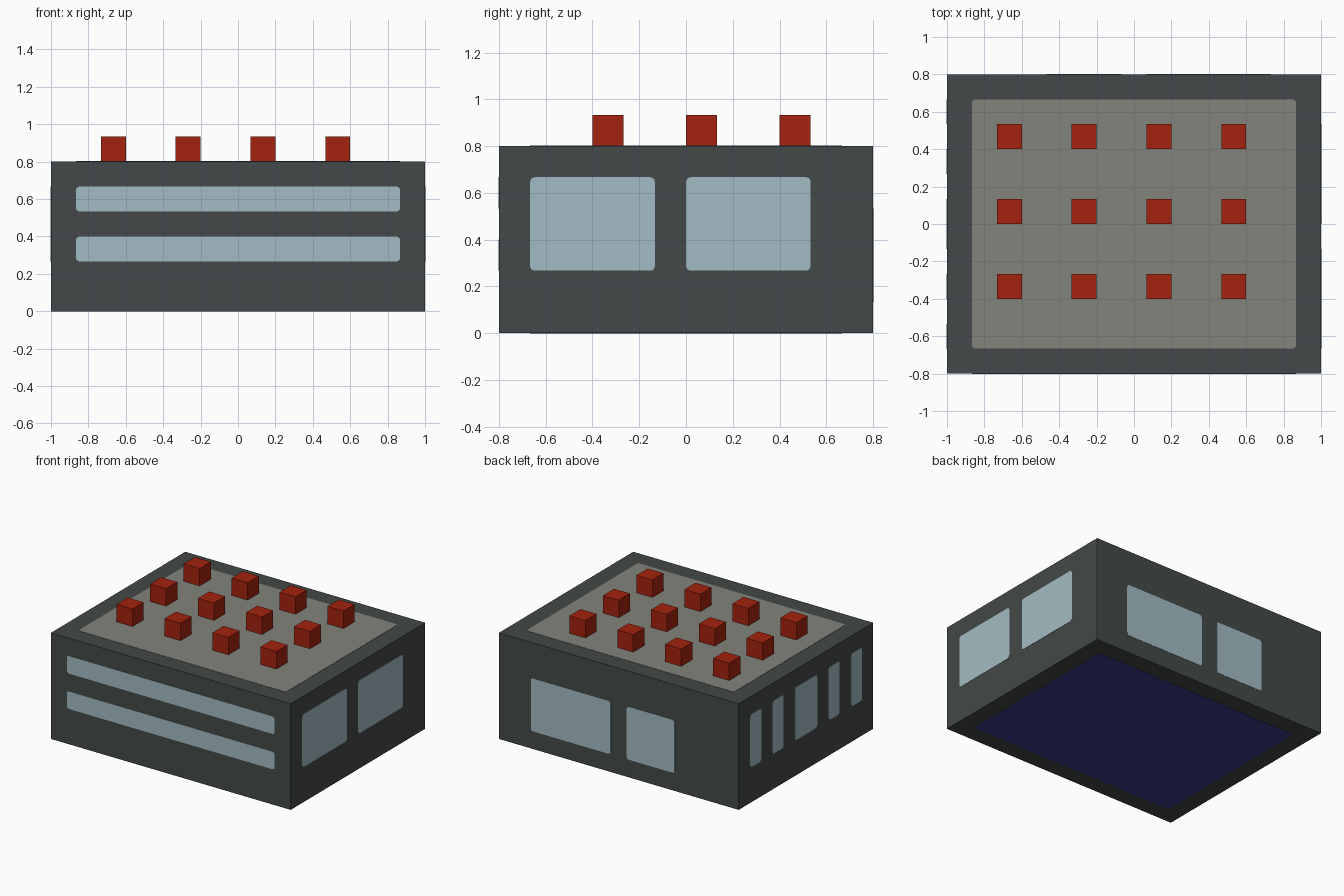
import bpy
import bmesh
from mathutils import Vector

default = bpy.data.objects.get("Cube")
if default:
    bpy.data.objects.remove(default, do_unlink=True)


def material(name, rgb):
    """Flat material from 0-255 sRGB values, converted to linear."""
    linear = [((c / 255 + 0.055) / 1.055) ** 2.4 for c in rgb]
    mat = bpy.data.materials.new(name)
    mat.use_nodes = True
    mat.diffuse_color = (*linear, 1)
    mat.node_tree.nodes["Principled BSDF"].inputs["Base Color"].default_value = (*linear, 1)
    return mat


WALL = material("dark slate", (67, 73, 72))
GLASS = material("pale blue glass", (162, 187, 195))
ROOF = material("warm grey", (131, 131, 124))
RED = material("brick red", (163, 34, 14))
NAVY = material("navy", (58, 56, 140))

U = 2 / 30       # layout module: the block is 30 x 24 x 12 modules
PROUD = 0.002    # how far painted plates stand off the surface


def box(name, lo, hi, mat, round_axis=None, radius=0.02):
    """Box between two corners; edges along round_axis are rounded."""
    lo, hi = Vector(lo), Vector(hi)
    bm = bmesh.new()
    bmesh.ops.create_cube(bm, size=1)
    bmesh.ops.scale(bm, vec=hi - lo, verts=bm.verts)
    bmesh.ops.translate(bm, vec=(lo + hi) / 2, verts=bm.verts)
    if round_axis is not None:
        edges = [e for e in bm.edges
                 if abs(e.verts[0].co[round_axis] - e.verts[1].co[round_axis]) > 1e-5]
        bmesh.ops.bevel(bm, geom=edges, offset=radius, segments=3,
                        profile=0.5, affect='EDGES')
    mesh = bpy.data.meshes.new(name)
    bm.to_mesh(mesh)
    bm.free()
    mesh.materials.append(mat)
    obj = bpy.data.objects.new(name, mesh)
    bpy.context.collection.objects.link(obj)
    return obj


def plate(name, axis, level, a, b, mat, rounded=True):
    """Thin panel on a surface; a and b are spans (in modules) on the other two axes."""
    lo, hi = [a[0] * U, b[0] * U], [a[1] * U, b[1] * U]
    lo.insert(axis, level - PROUD)
    hi.insert(axis, level + PROUD)
    return box(name, lo, hi, mat, axis if rounded else None)


# Main block with roof and underside panels
box("building_block", (-15 * U, -12 * U, 0), (15 * U, 12 * U, 12 * U), WALL)
plate("roof_panel", 2, 12 * U, (-13, 13), (-10, 10), ROOF)
plate("underside_panel", 2, 0, (-13, 13), (-10, 10), NAVY, rounded=False)

# Front: two long strip windows
for z in (4, 8):
    plate("front_strip_window", 1, -12 * U, (-13, 13), (z, z + 2), GLASS)

# Back: a wide and a narrow window, set lower
for span in ((1, 11), (-7, -1)):
    plate("back_window", 1, 12 * U, span, (2, 8), GLASS)

# Left side: two large windows
for span in ((-10, -2), (0, 8)):
    plate("left_window", 0, 15 * U, span, (4, 10), GLASS)

# Right side: a wide window between pairs of slim ones
for span in ((-10, -8), (-6, -4), (-2, 2), (4, 6), (8, 10)):
    plate("right_window", 0, -15 * U, span, (4, 10), GLASS)

# Rooftop cubes in a regular grid
for x in range(-11, 8, 6):
    for y in range(-6, 7, 6):
        box("rooftop_cube", (x * U, y * U, 12 * U),
            ((x + 2) * U, (y + 2) * U, 14 * U), RED)
